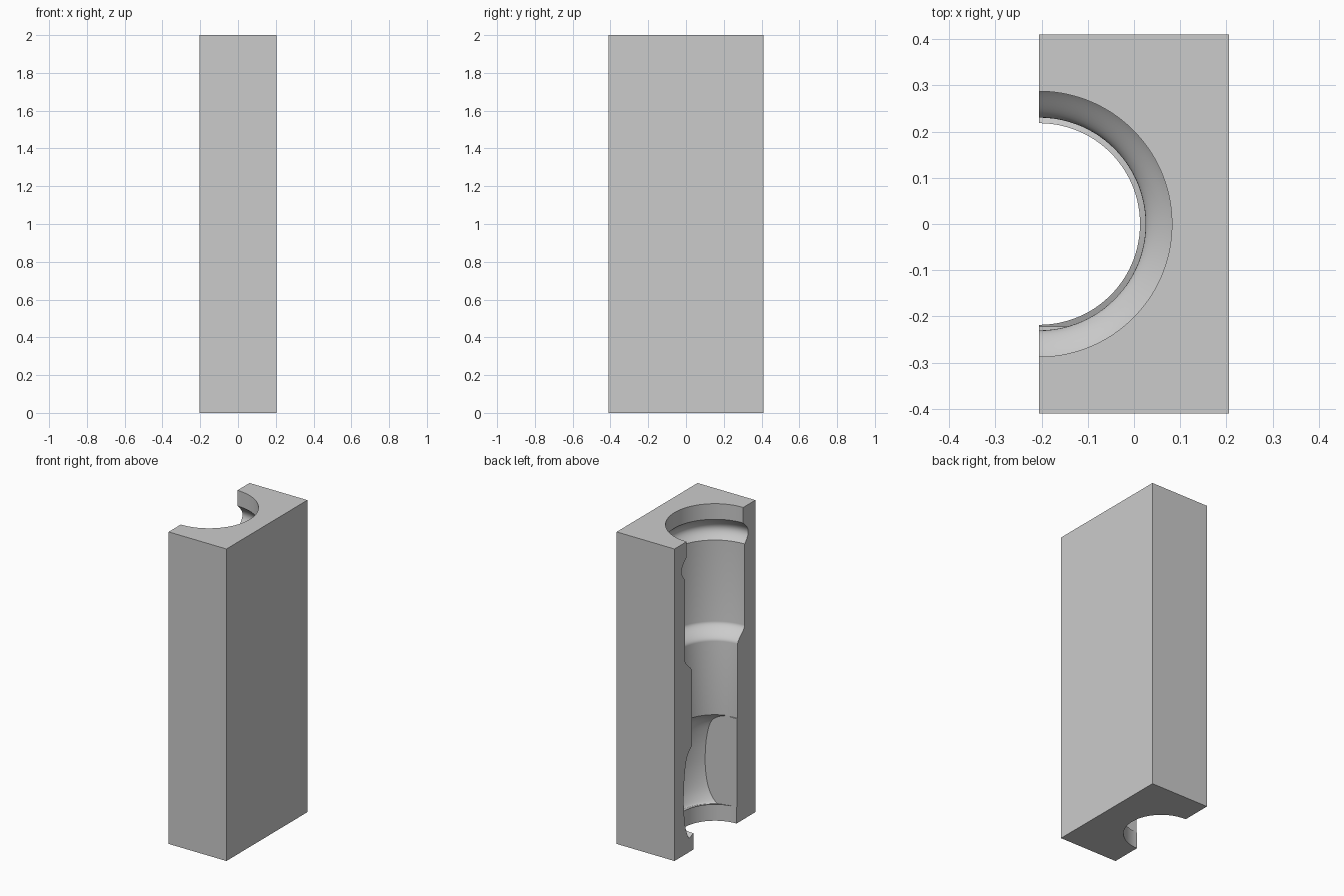
import bpy, bmesh, math
from mathutils import Matrix

if "Cube" in bpy.data.objects:
    bpy.data.objects.remove(bpy.data.objects["Cube"], do_unlink=True)

WIDTH, DEPTH, HEIGHT = 0.41, 0.82, 2.0
AXIS_X = -WIDTH / 2      # the bore axis lies on the open side
FLAT_Y = -0.222          # flat panel in the lower chamber
SEGMENTS = 128

grey = bpy.data.materials.new("plain_grey")
grey.use_nodes = True
grey.diffuse_color = (0.6, 0.6, 0.6, 1)
grey.node_tree.nodes["Principled BSDF"].inputs["Base Color"].default_value = (0.6, 0.6, 0.6, 1)


def make_object(name, bm):
    bmesh.ops.recalc_face_normals(bm, faces=bm.faces)
    mesh = bpy.data.meshes.new(name)
    bm.to_mesh(mesh)
    bm.free()
    mesh.materials.append(grey)
    obj = bpy.data.objects.new(name, mesh)
    bpy.context.collection.objects.link(obj)
    return obj


def blend(start, end, steps, shape):
    """Points (radius, height) from start to end; shape gives the radius."""
    (r0, z0), (r1, z1) = start, end
    return [(shape(r0, r1, i / steps), z0 + (z1 - z0) * i / steps) for i in range(steps + 1)]


def smooth_step(a, b, t):
    return a + (b - a) * t * t * (3 - 2 * t)


def bulge(a, b, t):
    return a + (b - a) * t + 0.043 * math.sin(math.pi * t)


def spline(points, steps):
    """Catmull-Rom curve through the points."""
    pts = [points[0]] + points + [points[-1]]
    out = []
    for a, b, c, d in zip(pts, pts[1:], pts[2:], pts[3:]):
        for i in range(steps):
            t = i / steps
            out.append(tuple(0.5 * (2 * q + (s - p) * t + (2 * p - 5 * q + 4 * s - w) * t**2
                                    + (3 * q - p - 3 * s + w) * t**3)
                             for p, q, s, w in zip(a, b, c, d)))
    return out + [points[-1]]


def revolve(profile):
    """Closed solid of revolution about the bore axis."""
    bm = bmesh.new()
    verts = [bm.verts.new((r, 0, z)) for r, z in profile]
    edges = [bm.edges.new(pair) for pair in zip(verts, verts[1:])]
    bmesh.ops.spin(bm, geom=verts + edges, cent=(0, 0, 0), axis=(0, 0, 1),
                   angle=math.tau, steps=SEGMENTS, use_duplicate=False)
    bmesh.ops.remove_doubles(bm, verts=bm.verts, dist=0.0001)
    turn = Matrix.Rotation(math.pi / SEGMENTS, 4, "Z")
    bmesh.ops.transform(bm, matrix=Matrix.Translation((AXIS_X, 0, 0)) @ turn, verts=bm.verts)
    return bm


# Solid block
bm = bmesh.new()
bmesh.ops.create_cube(bm, size=1)
bmesh.ops.scale(bm, vec=(WIDTH, DEPTH, HEIGHT), verts=bm.verts)
bmesh.ops.translate(bm, vec=(0, 0, HEIGHT / 2), verts=bm.verts)
block = make_object("half_mould_block", bm)

# Upper bore: mouth, rounded groove, wide body, shoulder, narrow neck
upper = [(0, 2.1), (0.287, 2.1)]
upper += blend((0.287, 1.9), (0.302, 1.76), 16, bulge)
upper += blend((0.302, 1.24), (0.23, 1.145), 14, smooth_step)
upper += [(0.23, 0.67), (0, 0.67)]
upper_cutter = make_object("upper_bore_cutter", revolve(upper))

# Lower chamber: bulged wall, raised lip and bottom opening
lower = [(0, 0.74), (0.21, 0.74)]
lower += spline([(0.229, 0.675), (0.283, 0.615), (0.308, 0.5), (0.316, 0.36),
                 (0.311, 0.25), (0.295, 0.16), (0.268, 0.097), (0.25, 0.093), (0.218, 0.105)], 6)
lower += [(0.218, -0.1), (0, -0.1)]
bm = revolve(lower)
# One side of the chamber is a flat panel
cut = bmesh.ops.bisect_plane(bm, geom=bm.verts[:] + bm.edges[:] + bm.faces[:],
                             plane_co=(0, FLAT_Y, 0), plane_no=(0, -1, 0), clear_outer=True)
rim = [e for e in cut["geom_cut"] if isinstance(e, bmesh.types.BMEdge)]
bmesh.ops.contextual_create(bm, geom=rim)
lower_cutter = make_object("lower_chamber_cutter", bm)

# Carve the bores
bpy.ops.object.select_all(action="DESELECT")
bpy.context.view_layer.objects.active = block
block.select_set(True)
for cutter in (upper_cutter, lower_cutter):
    cutter.hide_render = True
    mod = block.modifiers.new("carve", "BOOLEAN")
    mod.operation, mod.solver, mod.object = "DIFFERENCE", "EXACT", cutter
    bpy.ops.object.modifier_apply(modifier=mod.name)
    bpy.data.objects.remove(cutter, do_unlink=True)

bpy.ops.object.shade_smooth_by_angle(angle=math.radians(22))
